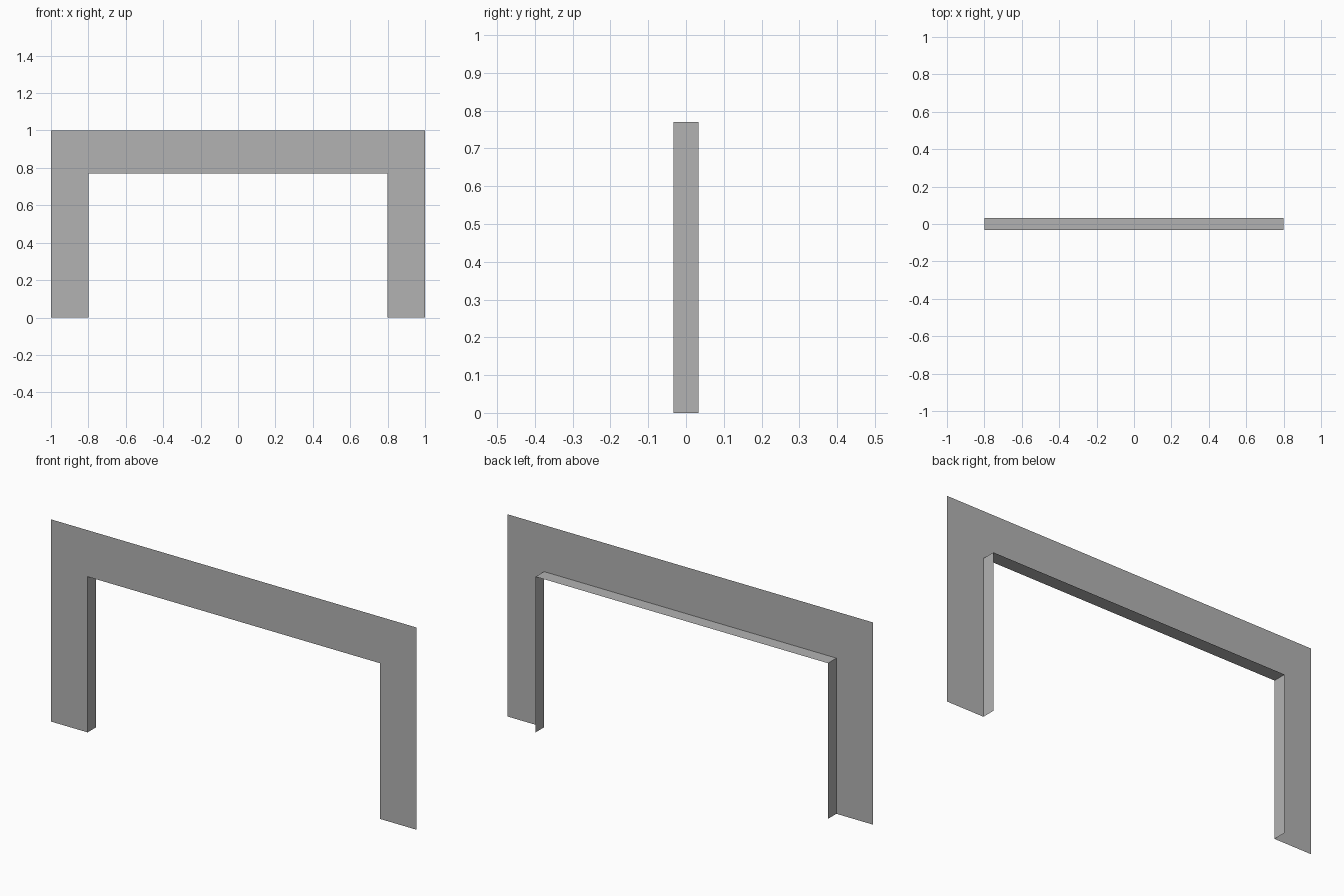
import bpy
import bmesh

cube = bpy.data.objects.get("Cube")
if cube:
    bpy.data.objects.remove(cube, do_unlink=True)

OUTER, INNER = 1.0, 0.8      # half widths of surround and opening
TOP, LINTEL = 1.0, 0.77      # heights of surround and opening
FRONT, BACK = -0.033, 0.033  # depth range

grey = bpy.data.materials.new("plain grey")
grey.use_nodes = True
colour = (0.45, 0.45, 0.45, 1)
grey.diffuse_color = colour
grey.node_tree.nodes["Principled BSDF"].inputs["Base Color"].default_value = colour


def add_object(name, bm):
    mesh = bpy.data.meshes.new(name)
    bm.to_mesh(mesh)
    bm.free()
    mesh.materials.append(grey)
    obj = bpy.data.objects.new(name, mesh)
    bpy.context.collection.objects.link(obj)
    return obj


def arch(half_width, height):
    """Path up one side, across the top and down the other."""
    return [(-half_width, 0), (-half_width, height),
            (half_width, height), (half_width, 0)]


def strip(name, path_a, path_b):
    """Open sheet of quads between two matching paths."""
    bm = bmesh.new()
    a = [bm.verts.new(p) for p in path_a]
    b = [bm.verts.new(p) for p in path_b]
    for i in range(len(a) - 1):
        bm.faces.new((a[i], a[i + 1], b[i + 1], b[i]))
    bm.normal_update()
    return add_object(name, bm)


outer_front = [(x, FRONT, z) for x, z in arch(OUTER, TOP)]
inner_front = [(x, FRONT, z) for x, z in arch(INNER, LINTEL)]
inner_back = [(x, BACK, z) for x, z in arch(INNER, LINTEL)]

# Flat surround facing the front
strip("front_surround", outer_front, inner_front)

# Thin lining of the opening, running back from the surround
strip("opening_lining", inner_front, inner_back)
